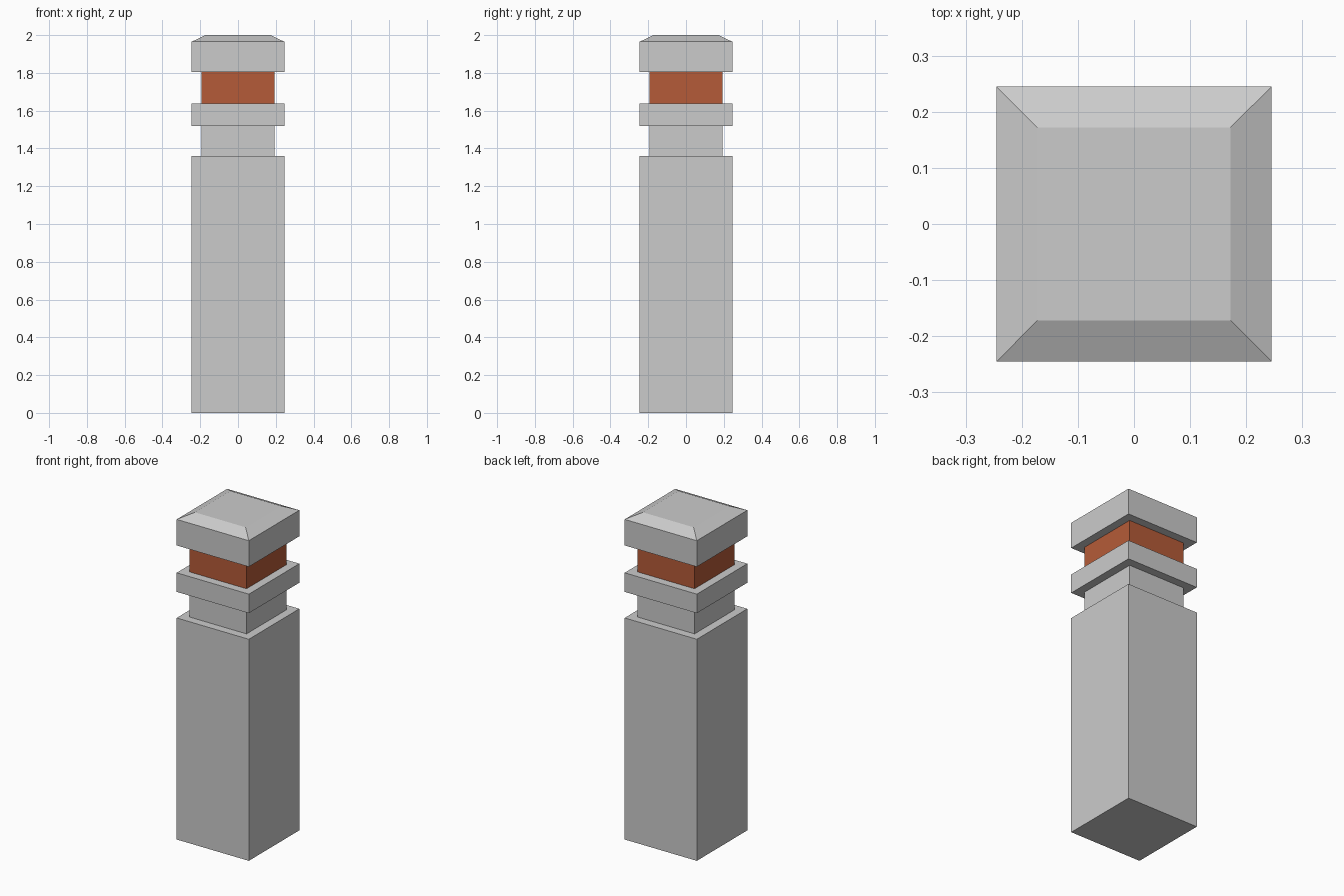
import bpy, bmesh

if "Cube" in bpy.data.objects:
    bpy.data.objects.remove(bpy.data.objects["Cube"])

WIDE, NARROW, TOP = 0.245, 0.194, 0.172  # half widths


def square_stack(name, rings, color=None):
    """Closed square solid through (half width, z) rings."""
    bm = bmesh.new()
    loops = [[bm.verts.new((sx * h, sy * h, z))
              for sx, sy in ((-1, -1), (1, -1), (1, 1), (-1, 1))]
             for h, z in rings]
    bm.faces.new(loops[0][::-1])
    bm.faces.new(loops[-1])
    for a, b in zip(loops, loops[1:]):
        for i in range(4):
            j = (i + 1) % 4
            bm.faces.new((a[i], a[j], b[j], b[i]))
    mesh = bpy.data.meshes.new(name)
    bm.to_mesh(mesh)
    bm.free()
    obj = bpy.data.objects.new(name, mesh)
    bpy.context.collection.objects.link(obj)
    if color:
        mat = bpy.data.materials.new(name + "_paint")
        mat.diffuse_color = color
        mat.use_nodes = True
        mat.node_tree.nodes["Principled BSDF"].inputs["Base Color"].default_value = mat.diffuse_color
        mesh.materials.append(mat)
    return obj


# Main shaft and the recessed groove above it
square_stack("post_shaft", [(WIDE, 0), (WIDE, 1.36)])
square_stack("lower_neck", [(NARROW, 1.36), (NARROW, 1.52)])
# Collar between the two grooves
square_stack("collar", [(WIDE, 1.52), (WIDE, 1.637)])
# Rust-coloured band
square_stack("coloured_band", [(NARROW, 1.637), (NARROW, 1.805)], (0.46, 0.105, 0.04, 1))
# Cap with chamfered top
square_stack("cap", [(WIDE, 1.805), (WIDE, 1.965), (TOP, 2.0)])
